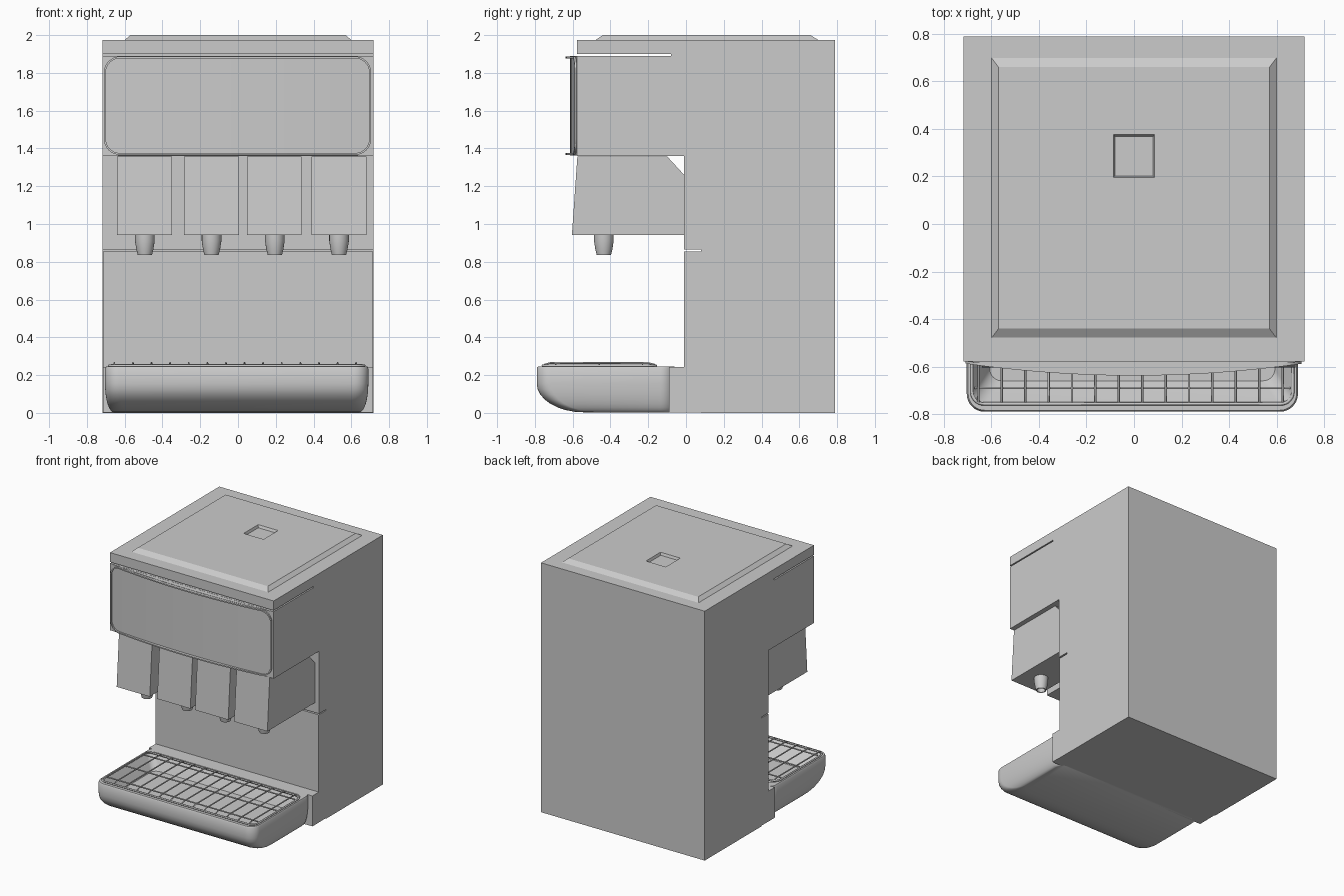
import bpy, bmesh
from math import sin, cos, pi, radians

cube = bpy.data.objects.get("Cube")
if cube:
    bpy.data.objects.remove(cube, do_unlink=True)

GREY = (0.6, 0.6, 0.6, 1)
metal = bpy.data.materials.new("light_grey")
metal.use_nodes = True
metal.diffuse_color = GREY
metal.node_tree.nodes["Principled BSDF"].inputs["Base Color"].default_value = GREY


def finish(name, bm, smooth=False):
    bmesh.ops.recalc_face_normals(bm, faces=bm.faces)
    me = bpy.data.meshes.new(name)
    bm.to_mesh(me)
    bm.free()
    ob = bpy.data.objects.new(name, me)
    bpy.context.collection.objects.link(ob)
    me.materials.append(metal)
    if smooth:
        bpy.ops.object.select_all(action='DESELECT')
        ob.select_set(True)
        bpy.context.view_layer.objects.active = ob
        bpy.ops.object.shade_smooth_by_angle(angle=radians(35))
    return ob


def loft(name, rings, smooth=False, closed=False):
    """Skin a list of equal-length point rings; cap the ends unless closed."""
    bm = bmesh.new()
    vs = [[bm.verts.new(p) for p in r] for r in rings]
    pairs = list(zip(vs, vs[1:])) + ([(vs[-1], vs[0])] if closed else [])
    for a, b in pairs:
        for i in range(len(a)):
            j = (i + 1) % len(a)
            bm.faces.new((a[i], a[j], b[j], b[i]))
    if not closed:
        bm.faces.new(vs[0])
        bm.faces.new(vs[-1])
    return finish(name, bm, smooth)


def extrude_x(name, profile, x0, x1):
    return loft(name, [[(x, y, z) for y, z in profile] for x in (x0, x1)])


def box(name, x0, x1, y0, y1, z0, z1):
    return extrude_x(name, [(y0, z0), (y1, z0), (y1, z1), (y0, z1)], x0, x1)


def rect(x, y0, y1, z):
    return [(-x, y0, z), (x, y0, z), (x, y1, z), (-x, y1, z)]


def rounded(u0, u1, v0, v1, r, n=8):
    """Rounded rectangle outline in two dimensions."""
    corners = [(u1 - r, v1 - r), (u0 + r, v1 - r), (u0 + r, v0 + r), (u1 - r, v0 + r)]
    return [(cu + r * cos((k + i / n) * pi / 2), cv + r * sin((k + i / n) * pi / 2))
            for k, (cu, cv) in enumerate(corners) for i in range(n + 1)]


def wire(name, points, radius, cyclic=False):
    cu = bpy.data.curves.new(name, 'CURVE')
    cu.dimensions = '3D'
    cu.bevel_depth = radius
    cu.bevel_resolution = 1
    cu.use_fill_caps = True
    sp = cu.splines.new('POLY')
    sp.points.add(len(points) - 1)
    for p, co in zip(sp.points, points):
        p.co = (*co, 1)
    sp.use_cyclic_u = cyclic
    ob = bpy.data.objects.new(name, cu)
    bpy.context.collection.objects.link(ob)
    cu.materials.append(metal)


W = 0.717
HEAD = -0.578   # front of the head
WALL = -0.01    # front of the lower body

# Cabinet with overhanging head and the seam below the lid
extrude_x("cabinet", [
    (0.79, 0), (0.79, 1.975), (HEAD, 1.975), (HEAD, 1.9), (-0.08, 1.9), (-0.08, 1.89),
    (HEAD, 1.89), (HEAD, 1.36), (WALL, 1.36), (WALL, 0.865), (0.08, 0.865), (0.08, 0)], -W, W)
box("backsplash", -W + 0.003, W - 0.003, WALL, 0.08, 0.003, 0.855)

# Raised lid with a square recess
loft("lid", [rect(0.6, -0.48, 0.7, 1.974), rect(0.57, -0.44, 0.66, 2.0),
             rect(0.087, 0.195, 0.377, 2.0), rect(0.08, 0.202, 0.368, 1.98)])

# Bowed display panel with raised rounded rim
N = 32
xs = [-W + 2 * W * i / N for i in range(N + 1)]
bow = [(x, -0.615 + 0.072 * x * x) for x in xs] + [(W, -0.5), (-W, -0.5)]
loft("display_panel", [[(x, y, z) for x, y in bow] for z in (1.362, 1.889)], smooth=True)


def rim_ring(inset, proud):
    """Rounded outline wrapped on the bow, with extra points on the long edges."""
    flat = rounded(-0.71 + inset, 0.705 - inset, 1.366 + inset, 1.887 - inset, 0.085 - inset)
    pts = []
    for i, (x, z) in enumerate(flat):
        x2, z2 = flat[(i + 1) % len(flat)]
        steps = 24 if abs(x2 - x) > 0.5 else 1
        pts += [(x + (x2 - x) * k / steps, z + (z2 - z) * k / steps) for k in range(steps)]
    front, back = (-0.638, 0.1) if proud else (-0.6, 0.072)
    return [(x, front + back * x * x, z) for x, z in pts]


loft("display_rim", [rim_ring(0, False), rim_ring(0, True),
                     rim_ring(0.01, True), rim_ring(0.01, False)], smooth=True, closed=True)

# Dispensing blocks with tapered nozzles
valve = [(-0.575, 1.358), (-0.1, 1.358), (WALL, 1.26), (WALL, 0.942), (-0.604, 0.942)]
nozzle = [(0.95, 0.052), (0.91, 0.052), (0.865, 0.045), (0.837, 0.038), (0.837, 0.03), (0.87, 0.03)]
for n, (left, tip) in enumerate([(-0.64, -0.493), (-0.285, -0.14), (0.047, 0.195), (0.39, 0.535)], 1):
    extrude_x(f"valve_block_{n}", valve, left, left + 0.29)
    loft(f"nozzle_{n}", [[(tip + r * cos(a * pi / 12), -0.435 + r * sin(a * pi / 12), z)
                          for a in range(24)] for z, r in nozzle], smooth=True)

# Drip tray: rounded shell with a hollow basin
CX = -0.007


def tray_ring(hx, front, back, r, z):
    return [(x, y, z) for x, y in rounded(CX - hx, CX + hx, front, back, r)]


shell = []
for i in range(9):
    a = i / 8 * pi / 2
    shell.append((0.65 + 0.047 * sin(a), -0.54 - 0.25 * sin(a), -0.06, 0.075, 0.155 - 0.152 * cos(a)))
shell += [(0.697, -0.79, -0.06, 0.075, 0.235), (0.691, -0.784, -0.06, 0.07, 0.245),
          (0.668, -0.76, -0.13, 0.055, 0.245), (0.655, -0.745, -0.14, 0.05, 0.225),
          (0.6, -0.66, -0.18, 0.05, 0.13)]
loft("drip_tray", [tray_ring(*s) for s in shell], smooth=True)
box("tray_mount", -W + 0.002, W - 0.002, -0.09, WALL, 0.003, 0.244)

# Wire rack
wire("rack_frame", tray_ring(0.675, -0.757, -0.16, 0.05, 0.25), 0.007, cyclic=True)
for n in range(14):
    x = -0.655 + n * 0.0985
    wire(f"rack_bar_{n + 1}", [(x, -0.75, 0.255), (x, -0.72, 0.264), (x, -0.2, 0.264), (x, -0.165, 0.255)], 0.005)
for n, y in enumerate((-0.69, -0.46, -0.23), 1):
    wire(f"rack_cross_bar_{n}", [(CX - 0.665, y, 0.255), (CX + 0.665, y, 0.255)], 0.005)
